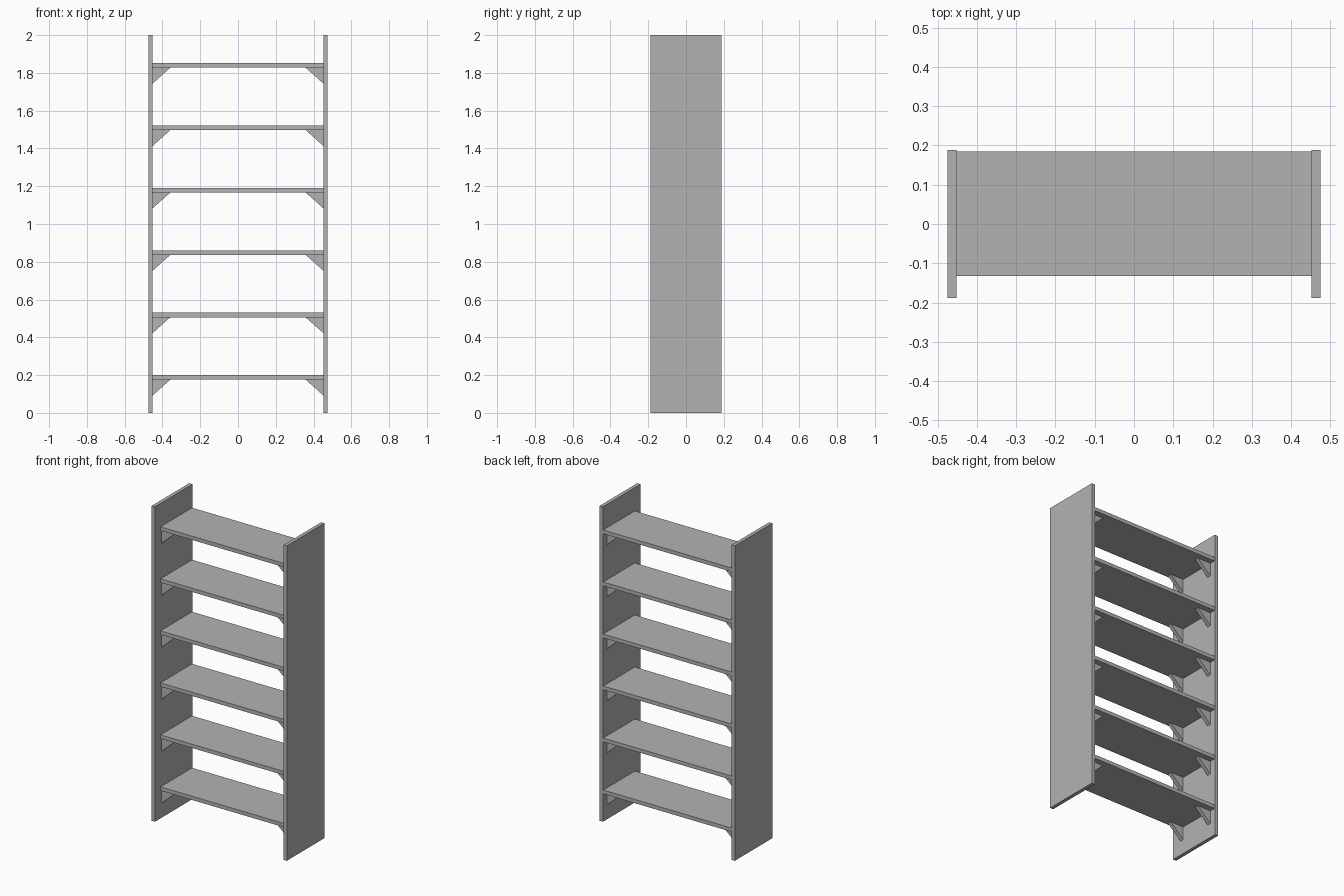
import bpy
import bmesh

cube = bpy.data.objects.get("Cube")
if cube:
    bpy.data.objects.remove(cube, do_unlink=True)

grey = bpy.data.materials.new("plain grey")
grey.use_nodes = True
colour = (0.45, 0.45, 0.45, 1)
grey.diffuse_color = colour
grey.node_tree.nodes["Principled BSDF"].inputs["Base Color"].default_value = colour

HALF_WIDTH, INNER, HALF_DEPTH, HEIGHT = 0.475, 0.452, 0.188, 2.0
SHELF_FRONT, SHELF_BACK, THICKNESS = -0.132, 0.185, 0.024
SHELVES, FIRST_TOP, PITCH = 6, 0.2, 0.3303
BRACKET_REACH, BRACKET_DROP = 0.094, 0.084


def prism(name, profile, y0, y1):
    """Extrude an x-z outline from y0 to y1."""
    bm = bmesh.new()
    face = bm.faces.new([bm.verts.new((x, y0, z)) for x, z in profile])
    moved = bmesh.ops.extrude_face_region(bm, geom=[face])["geom"]
    verts = [v for v in moved if isinstance(v, bmesh.types.BMVert)]
    bmesh.ops.translate(bm, verts=verts, vec=(0, y1 - y0, 0))
    bmesh.ops.recalc_face_normals(bm, faces=bm.faces)
    mesh = bpy.data.meshes.new(name)
    bm.to_mesh(mesh)
    bm.free()
    mesh.materials.append(grey)
    obj = bpy.data.objects.new(name, mesh)
    bpy.context.collection.objects.link(obj)
    return obj


def board(name, x0, x1, y0, y1, z0, z1):
    return prism(name, [(x0, z0), (x1, z0), (x1, z1), (x0, z1)], y0, y1)


# Upright side panels
sides = (("left", 1), ("right", -1))
for side, s in sides:
    board(f"{side}_panel", s * INNER, s * HALF_WIDTH,
          -HALF_DEPTH, HALF_DEPTH, 0, HEIGHT)

# Shelves, each on four triangular brackets
for i in range(SHELVES):
    top = FIRST_TOP + i * PITCH
    under = top - THICKNESS
    board(f"shelf_{i + 1}", -INNER, INNER, SHELF_FRONT, SHELF_BACK, under, top)
    for side, s in sides:
        triangle = [(s * INNER, under),
                    (s * (INNER - BRACKET_REACH), under),
                    (s * INNER, under - BRACKET_DROP)]
        for end, y in (("front", -0.121), ("back", 0.123)):
            prism(f"{side}_{end}_bracket_{i + 1}", triangle, y, y + 0.025)
